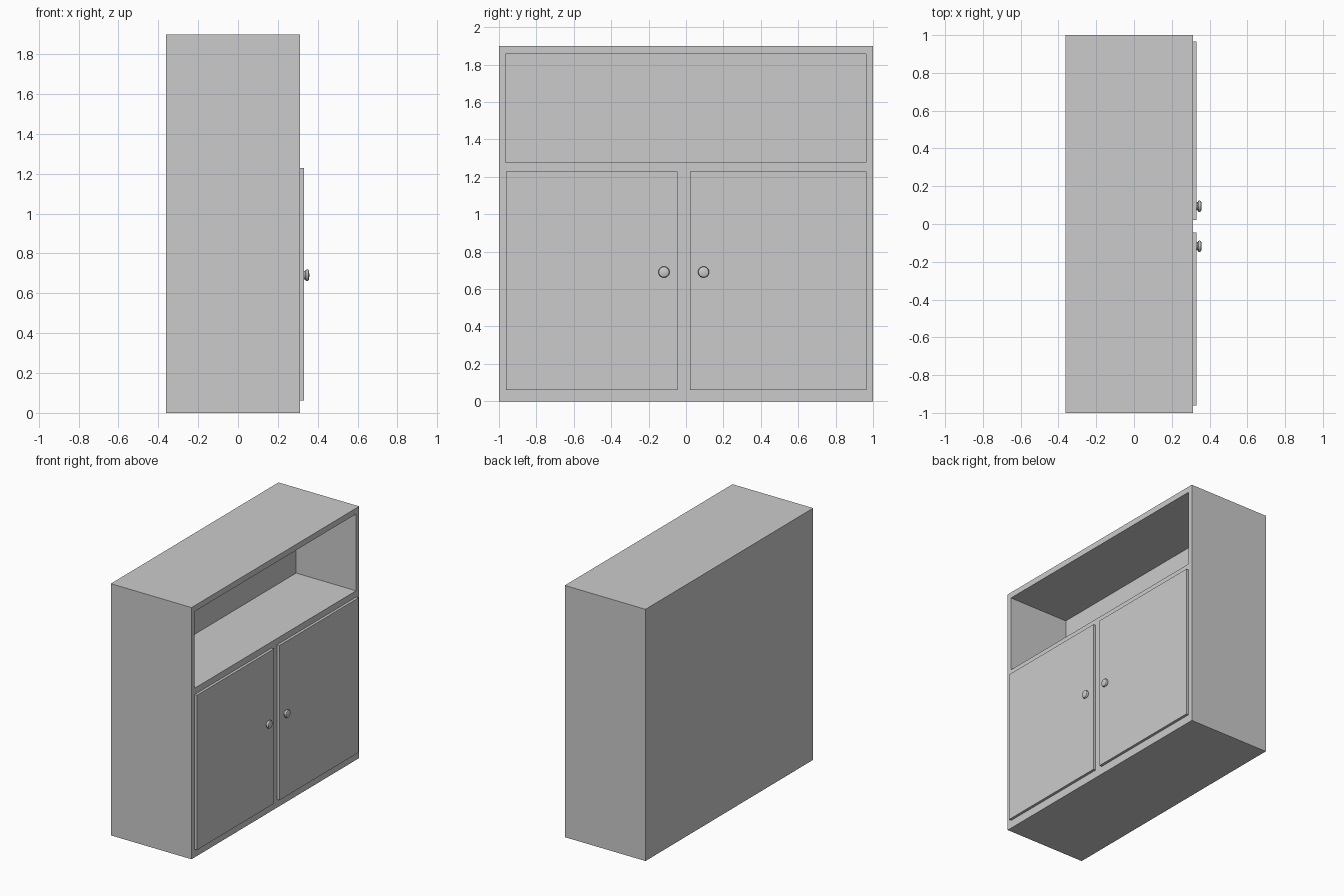
import bpy, bmesh
from math import pi
from mathutils import Matrix, Vector

if "Cube" in bpy.data.objects:
    bpy.data.objects.remove(bpy.data.objects["Cube"])


def add_object(name, bm):
    bmesh.ops.recalc_face_normals(bm, faces=bm.faces)
    mesh = bpy.data.meshes.new(name)
    bm.to_mesh(mesh)
    bm.free()
    obj = bpy.data.objects.new(name, mesh)
    bpy.context.collection.objects.link(obj)
    return obj


def box_mesh(lo, hi):
    lo, hi = Vector(lo), Vector(hi)
    bm = bmesh.new()
    bmesh.ops.create_cube(bm, size=1, matrix=Matrix.Translation((lo + hi) / 2)
                          @ Matrix.Diagonal((*(hi - lo), 1)))
    return bm


BACK, FACE, DOOR = -0.362, 0.312, 0.332

# Cabinet body with the open shelf recessed into its +x face
bm = box_mesh((BACK, -1, 0), (FACE, 1, 1.9))
bm.faces.ensure_lookup_table()
front = max(bm.faces, key=lambda f: f.calc_center_median().x)
bmesh.ops.inset_region(bm, faces=[front], thickness=0.04)
for v in front.verts:
    v.co.y = 0.962 if v.co.y > 0 else -0.965
    v.co.z = 1.856 if v.co.z > 0.95 else 1.277
ext = bmesh.ops.extrude_discrete_faces(bm, faces=[front])
for v in ext["faces"][0].verts:
    v.co.x = -0.188
add_object("cabinet_body", bm)

# Round knob profile: (radius, x)
KNOB = [(0.02, DOOR - 0.002), (0.022, 0.337), (0.029, 0.341),
        (0.03, 0.347), (0.027, 0.354), (0.021, 0.357), (0, 0.358)]

# Two doors, each with a knob
for side, y0, y1, knob_y in (("left", -0.962, -0.045, -0.118),
                             ("right", 0.021, 0.965, 0.094)):
    add_object(side + "_door", box_mesh((FACE, y0, 0.061), (DOOR, y1, 1.229)))

    bm = bmesh.new()
    verts = [bm.verts.new((x, knob_y + r, 0.691)) for r, x in KNOB]
    edges = [bm.edges.new(pair) for pair in zip(verts, verts[1:])]
    bmesh.ops.spin(bm, geom=verts + edges, cent=(0, knob_y, 0.691),
                   axis=(1, 0, 0), angle=2 * pi, steps=24, use_merge=True)
    bmesh.ops.remove_doubles(bm, verts=bm.verts, dist=1e-5)
    knob = add_object(side + "_knob", bm)
    bpy.ops.object.select_all(action="DESELECT")
    knob.select_set(True)
    bpy.context.view_layer.objects.active = knob
    bpy.ops.object.shade_smooth_by_angle()
